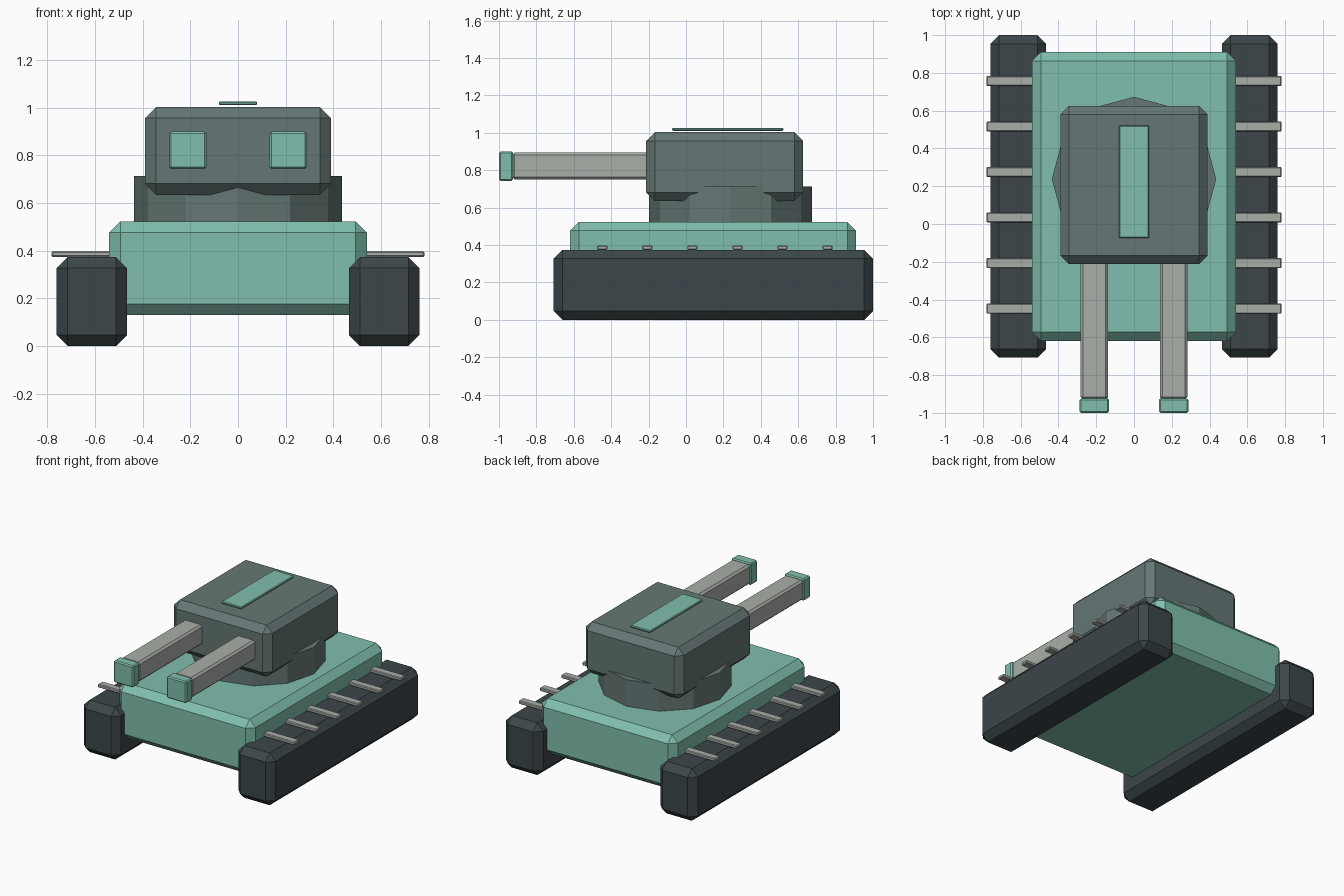
import bpy, bmesh
from mathutils import Matrix

if "Cube" in bpy.data.objects:
    bpy.data.objects.remove(bpy.data.objects["Cube"], do_unlink=True)


def material(name, rgb):
    # sRGB bytes to linear values
    lin = [((c / 255 + 0.055) / 1.055) ** 2.4 for c in rgb]
    m = bpy.data.materials.new(name)
    m.use_nodes = True
    m.diffuse_color = (*lin, 1)
    m.node_tree.nodes["Principled BSDF"].inputs["Base Color"].default_value = (*lin, 1)
    return m


HULL = material("sea green", (128, 191, 174))
TRACK = material("dark slate", (60, 70, 74))
TURRET = material("slate grey", (101, 119, 117))
METAL = material("pale metal", (170, 175, 168))


def finish(name, bm, mat):
    me = bpy.data.meshes.new(name)
    bm.to_mesh(me)
    bm.free()
    me.materials.append(mat)
    ob = bpy.data.objects.new(name, me)
    bpy.context.collection.objects.link(ob)
    return ob


def box(name, lo, hi, chamfer, mat):
    """Box between two corners with single-segment chamfered edges."""
    bm = bmesh.new()
    size = [b - a for a, b in zip(lo, hi)]
    mid = [(a + b) / 2 for a, b in zip(lo, hi)]
    bmesh.ops.create_cube(bm, size=1, matrix=Matrix.Translation(mid) @ Matrix.Diagonal((*size, 1)))
    bmesh.ops.bevel(bm, geom=bm.edges[:], offset=chamfer, segments=1,
                    affect='EDGES', profile=0.5)
    return finish(name, bm, mat)


# Hull
box("hull", (-0.54, -0.62, 0.13), (0.54, 0.91, 0.523), 0.047, HULL)

# Twelve-sided turret ring
bm = bmesh.new()
bmesh.ops.create_cone(bm, cap_ends=True, segments=12, radius1=0.435, radius2=0.435,
                      depth=0.235, matrix=Matrix.Translation((0, 0.238, 0.596)))
finish("turret_ring", bm, TURRET)

# Turret and its roof stripe
box("turret", (-0.39, -0.213, 0.634), (0.39, 0.626, 1.003), 0.047, TURRET)
box("roof_stripe", (-0.08, -0.075, 1.01), (0.08, 0.521, 1.026), 0.005, HULL)

# Paired parts: tracks, tread bars, guns and muzzles
for side, s in (("right", -1), ("left", 1)):
    def paired(name, x, half, y, z, chamfer, mat):
        box(f"{side}_{name}", (s * x - half, y[0], z[0]), (s * x + half, y[1], z[1]), chamfer, mat)

    paired("track", 0.613, 0.148, (-0.708, 1.0), (0, 0.374), 0.047, TRACK)
    for i in range(6):
        y = -0.448 + i * 0.241
        paired(f"tread_bar_{i + 1}", 0.613, 0.168, (y - 0.027, y + 0.027),
               (0.374, 0.398), 0.005, METAL)
    paired("gun", 0.21, 0.073, (-0.93, -0.1), (0.75, 0.894), 0.014, METAL)
    paired("muzzle", 0.21, 0.078, (-1.0, -0.924), (0.743, 0.899), 0.008, HULL)
